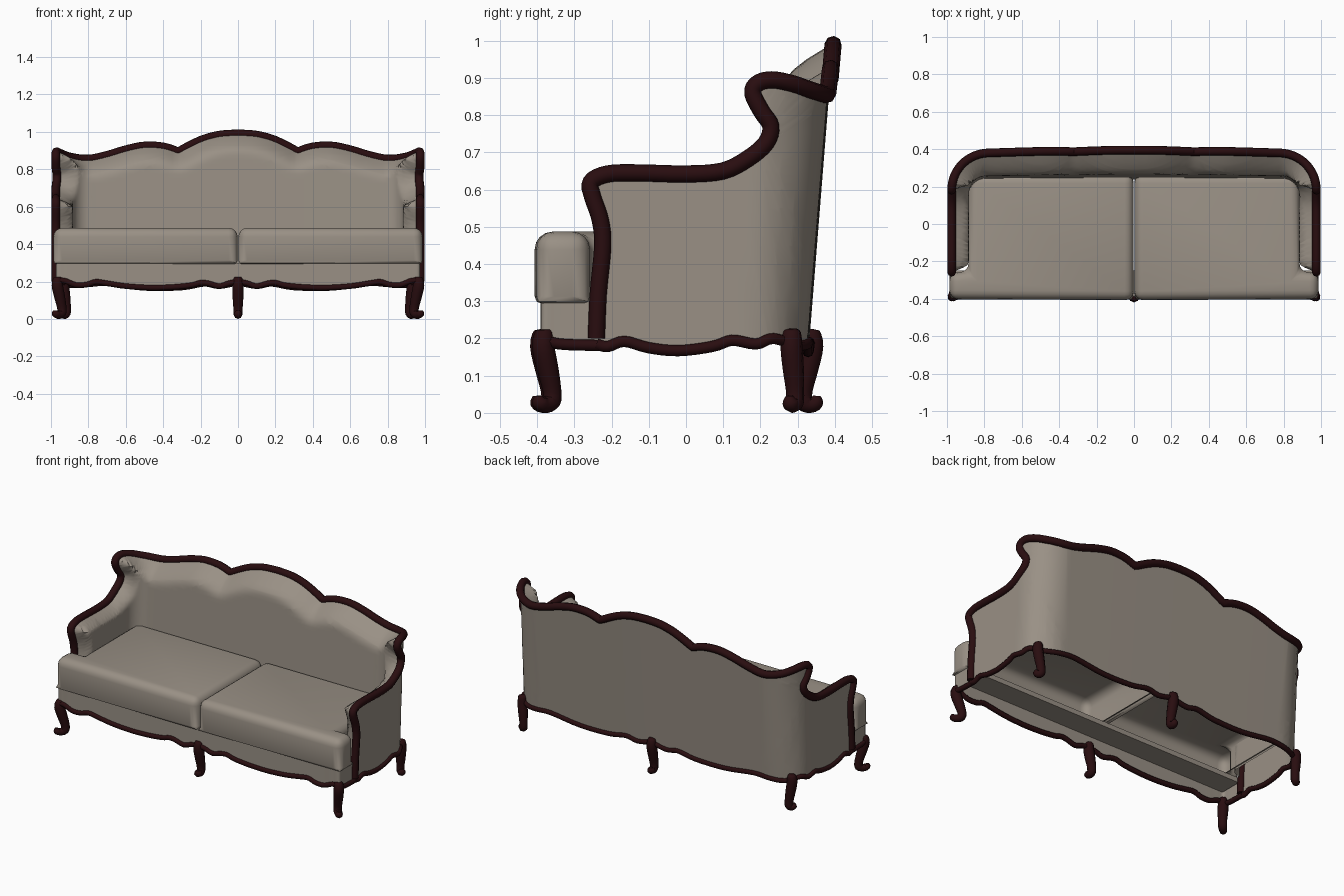
import bpy, bmesh, math
from mathutils import Vector

if "Cube" in bpy.data.objects:
    bpy.data.objects.remove(bpy.data.objects["Cube"], do_unlink=True)


def material(name, rgb):
    m = bpy.data.materials.new(name)
    m.use_nodes = True
    m.diffuse_color = (*rgb, 1)
    bsdf = m.node_tree.nodes["Principled BSDF"]
    bsdf.inputs["Base Color"].default_value = (*rgb, 1)
    bsdf.inputs["Roughness"].default_value = 0.7
    return m


FABRIC = material("warm grey fabric", (0.32, 0.28, 0.235))
WOOD = material("dark red wood", (0.022, 0.004, 0.005))


def smooth(points, steps=4):
    """Catmull-Rom curve through the points; a doubled point makes a cusp."""
    p = [Vector(q) for q in points]
    out = []
    for i in range(len(p) - 1):
        a, b, c, d = p[max(i - 1, 0)], p[i], p[i + 1], p[min(i + 2, len(p) - 1)]
        if (b - c).length < 1e-6:
            continue
        for k in range(steps):
            t = k / steps
            out.append(b + (c - a) * (t / 2) + (2 * a - 5 * b + 4 * c - d) * (t * t / 2)
                       + (3 * b - a - 3 * c + d) * (t ** 3 / 2))
    return out + [p[-1]]


def mirrored(half):
    """Half outline starting on the centre line, completed on the other side."""
    return [Vector((-q[0], *q[1:])) for q in reversed(half[1:])] + list(half)


def finish(obj, mat, angle=40):
    obj.data.materials.append(mat)
    bpy.ops.object.select_all(action="DESELECT")
    obj.select_set(True)
    bpy.context.view_layer.objects.active = obj
    if obj.type == "CURVE":
        bpy.ops.object.convert(target="MESH")
    bpy.ops.object.shade_smooth_by_angle(angle=math.radians(angle))
    return bpy.context.object


def mesh_object(name, bm, mat, angle=40):
    mesh = bpy.data.meshes.new(name)
    bm.to_mesh(mesh)
    bm.free()
    obj = bpy.data.objects.new(name, mesh)
    bpy.context.collection.objects.link(obj)
    return finish(obj, mat, angle)


def tube(name, points, radii, mat=WOOD):
    curve = bpy.data.curves.new(name, "CURVE")
    curve.dimensions = "3D"
    curve.bevel_depth = 1
    curve.bevel_resolution = 2
    curve.use_fill_caps = True
    spline = curve.splines.new("POLY")
    spline.points.add(len(points) - 1)
    for sp, p, r in zip(spline.points, points, radii):
        sp.co = (*p, 1)
        sp.radius = r
    obj = bpy.data.objects.new(name, curve)
    bpy.context.collection.objects.link(obj)
    return finish(obj, mat, 60)


# Plan of the wrap-around back: straight back, round corners, straight arms
CX, CY, R = 0.775, 0.18, 0.2
ARC = R * math.pi / 2


def wrap(s, z, depth=0.0):
    """Distance along the plan from the back centre, height, inward depth."""
    sign, s = (-1 if s < 0 else 1), abs(s)
    if s < CX:
        x, y = s, CY + R - depth
    elif s < CX + ARC:
        t = (s - CX) / R
        x, y = CX + (R - depth) * math.sin(t), CY + (R - depth) * math.cos(t)
    else:
        x, y = CX + R - depth, CY - (s - CX - ARC)
    back = min(max((y - 0.1) / 0.28, 0), 1)
    y += back * (z - 0.85) * 0.08 + 0.004 * max(0, 1 - (x / CX) ** 2)
    return Vector((sign * x, y, z))


rail_half = smooth([
    (0, .99), (.1, .983), (.2, .955), (.32, .895), (.32, .895), (.4, .92), (.5, .925),
    (.6, .905), (.7, .875), (.8, .855), (.9, .865), (.98, .885), (1.04, .895),
    (1.078, .885), (1.09, .858), (1.065, .81), (1.038, .77), (1.05, .725), (1.1, .683),
    (1.17, .65), (1.27, .642), (1.4, .645), (1.48, .642), (1.525, .62), (1.52, .58),
    (1.5, .52), (1.493, .45), (1.505, .32), (1.51, .2)])
hem_half = smooth([
    (0, .195), (.1, .175), (.18, .188), (.3, .168), (.5, .166), (.7, .19), (.8, .185),
    (.9, .18), (1.0, .2), (1.06, .185), (1.14, .195), (1.2, .178), (1.29, .167),
    (1.37, .175), (1.435, .192), (1.48, .178), (1.51, .185)])
rail, hem = mirrored(rail_half), mirrored(hem_half)


def rail_distance(p):
    best = 1.0
    for a, b in zip(rail, rail[1:]):
        ab = b - a
        t = min(max((p - a).dot(ab) / ab.length_squared, 0), 1)
        best = min(best, (a + ab * t - p).length)
    return best


def padding(s, z):
    """Puffed depth: zero at the rail, swelling to full thickness inside."""
    arm = min(max((abs(s) - 0.8) / 0.3, 0), 1)
    full, width = 0.115 - 0.027 * arm, 0.11 - 0.06 * arm
    t = min(rail_distance(Vector((s, z))) / width, 1)
    return 0.004 + full * math.sin(t * math.pi / 2)


def wrapped_panel(name, outline, step, depth=None):
    """Flat outline cut into a grid and bent round the plan."""
    bm = bmesh.new()
    face = bm.faces.new([bm.verts.new((p[0], p[1], 0)) for p in outline])
    face.normal_update()
    # the padding faces inwards, the shell outwards
    if (face.normal.z > 0) != bool(depth):
        face.normal_flip()
    bmesh.ops.triangulate(bm, faces=bm.faces[:])
    columns = int(1.55 / step)
    cuts = [((i * step, 0, 0), (1, 0, 0)) for i in range(-columns, columns + 1)]
    cuts += [((0, i * step, 0), (0, 1, 0)) for i in range(1, int(1 / step))]
    for co, no in cuts:
        bmesh.ops.bisect_plane(bm, geom=bm.verts[:] + bm.edges[:] + bm.faces[:],
                               plane_co=co, plane_no=no, dist=1e-5)
    for v in bm.verts:
        s, z = v.co.x, v.co.y
        v.co = wrap(s, z, depth(s, z) if depth else 0)
    return mesh_object(name, bm, FABRIC, 60)


# Outer upholstery shell
wrapped_panel("outer_back_and_arms", rail + hem[::-1], 0.05)

# Inner padding of back and arms
pad = [Vector((-1.505, 0.29))] + [p for p in rail if p.y > 0.31] + [Vector((1.505, 0.29))]
wrapped_panel("inner_padding", pad, 0.025, padding)

# Carved top rail with arm posts, and lower rail
tube("top_rail", [wrap(p.x, p.y) for p in rail], [0.023] * len(rail))
tube("lower_rail", [wrap(p.x, p.y) for p in hem], [0.015] * len(hem))

# Front apron panel with its scalloped rail
apron_half = smooth([
    (0, -.39, .2), (.05, -.39, .19), (.1, -.39, .175), (.16, -.39, .19), (.2, -.39, .193),
    (.25, -.39, .18), (.35, -.39, .17), (.47, -.39, .167), (.6, -.39, .175),
    (.7, -.39, .19), (.76, -.39, .198), (.81, -.39, .183), (.87, -.39, .182),
    (.93, -.39, .205), (.97, -.385, .2), (.972, -.34, .185), (.972, -.22, .181)])
apron = mirrored(apron_half)
tube("front_apron_rail", apron, [0.015] * len(apron))
bm = bmesh.new()
columns = [(bm.verts.new(p), bm.verts.new((p.x, p.y, 0.3))) for p in apron]
for a, b in zip(columns, columns[1:]):
    bm.faces.new((a[0], b[0], b[1], a[1]))
mesh_object("front_apron", bm, FABRIC)

# Ledge carrying the front of the cushions
bm = bmesh.new()
bmesh.ops.create_cube(bm, size=1)
for v in bm.verts:
    v.co = (v.co.x * 1.93, v.co.y * 0.14 - 0.318, v.co.z * 0.03 + 0.283)
mesh_object("seat_ledge", bm, FABRIC)

# Two T-shaped seat cushions, open underneath
for side, name in ((1, "left_cushion"), (-1, "right_cushion")):
    bm = bmesh.new()
    plan = [(.002, -.407), (.987, -.402), (.987, -.258), (.885, -.258), (.885, .265), (.002, .265)]
    face = bm.faces.new([bm.verts.new((side * x, y, 0.293)) for x, y in plan])
    top = bmesh.ops.extrude_face_region(bm, geom=[face])["geom"]
    bmesh.ops.translate(bm, vec=(0, 0, 0.194),
                        verts=[g for g in top if isinstance(g, bmesh.types.BMVert)])
    bmesh.ops.recalc_face_normals(bm, faces=bm.faces[:])
    lower = [e for e in bm.edges if max(v.co.z for v in e.verts) < 0.3]
    bmesh.ops.bevel(bm, geom=lower, offset=0.02, segments=2, profile=0.5, affect="EDGES")
    upper = [e for e in bm.edges if max(v.co.z for v in e.verts) > 0.4]
    bmesh.ops.bevel(bm, geom=upper, offset=0.048, segments=4, profile=0.5, affect="EDGES")
    bottom = [f for f in bm.faces if f.calc_center_median().z < 0.2935]
    bmesh.ops.delete(bm, geom=bottom, context="FACES")
    mesh_object(name, bm, FABRIC, 50)

# Cabriole legs: outward offset, height, radius
LEG = smooth([(0, .226, .01), (0, .218, .024), (.004, .18, .03), (-.008, .12, .029),
              (-.02, .06, .025), (-.018, .03, .025), (0, .022, .022), (.014, .03, .021),
              (.016, .046, .01)], 3)


def leg(name, x, y, dx, dy):
    tube(name, [(x + dx * p.x, y + dy * p.x, p.y) for p in LEG], [p.z for p in LEG])


for side, word in ((1, "left"), (-1, "right")):
    leg("front_leg_" + word, side * 0.962, -0.38, side, -1)
    leg("back_leg_" + word, side * 0.93, 0.285, side * 0.6, -0.4)
leg("front_leg_middle", 0, -0.385, 0, -1)
leg("back_leg_middle", 0, 0.335, 0, 1)
